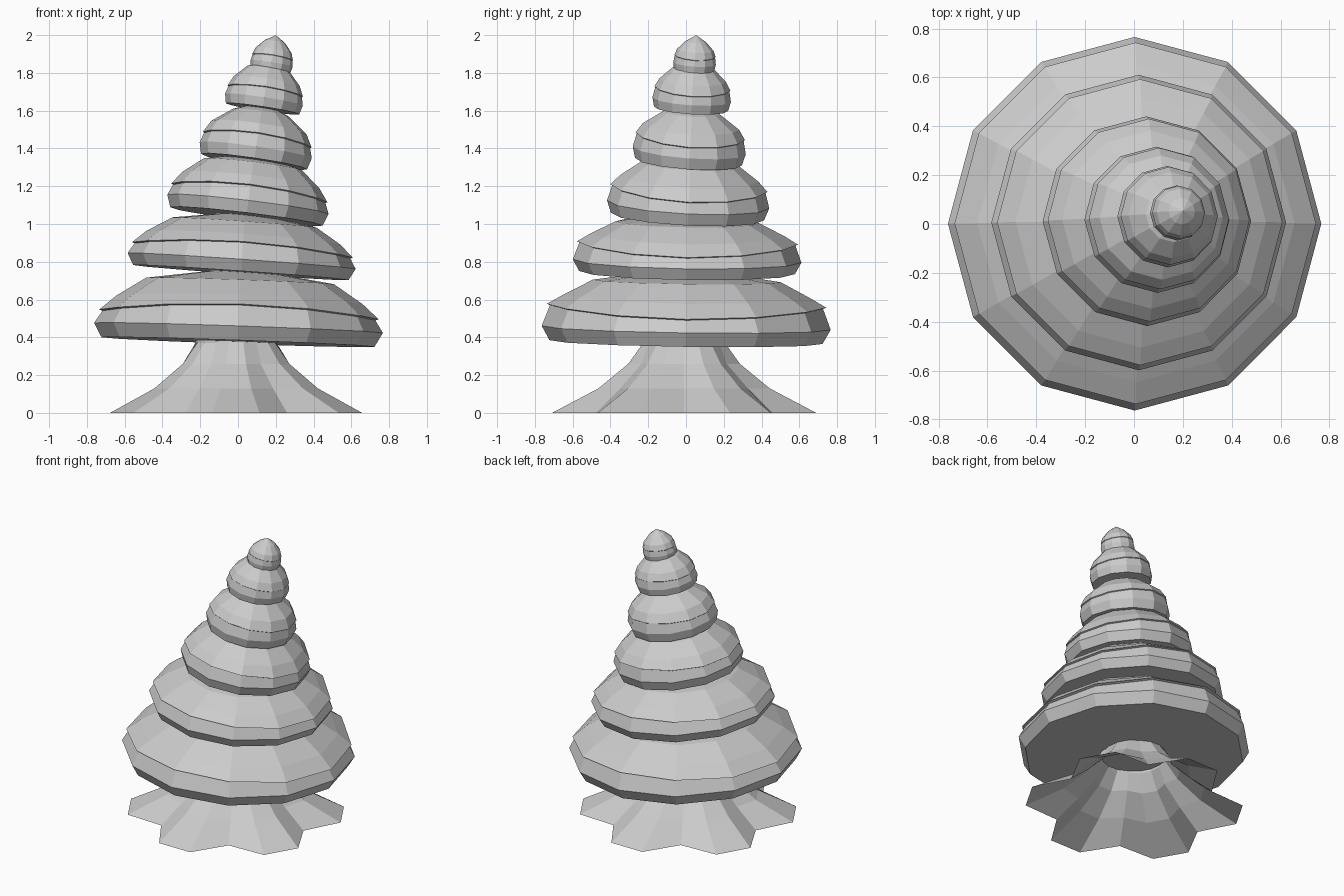
import bpy, bmesh, math
from mathutils import Matrix, Vector

cube = bpy.data.objects.get("Cube")
if cube:
    bpy.data.objects.remove(cube, do_unlink=True)

# One plain grey for the whole tree
grey = bpy.data.materials.new("light_grey")
grey.use_nodes = True
COLOUR = (0.6, 0.6, 0.6, 1)
grey.diffuse_color = COLOUR
grey.node_tree.nodes["Principled BSDF"].inputs["Base Color"].default_value = COLOUR


def loft(name, rings, cap_start=False, apex=None):
    """Skin a stack of equal rings, with an optional flat base and pointed tip."""
    bm = bmesh.new()
    loops = [[bm.verts.new(p) for p in ring] for ring in rings]
    n = len(loops[0])
    for low, high in zip(loops, loops[1:]):
        for i in range(n):
            j = (i + 1) % n
            bm.faces.new((low[i], low[j], high[j], high[i]))
    if cap_start:
        bm.faces.new(loops[0][::-1])
    if apex is not None:
        tip = bm.verts.new(apex)
        for i in range(n):
            bm.faces.new((loops[-1][i], loops[-1][(i + 1) % n], tip))
    mesh = bpy.data.meshes.new(name)
    bm.to_mesh(mesh)
    bm.free()
    mesh.materials.append(grey)
    obj = bpy.data.objects.new(name, mesh)
    bpy.context.collection.objects.link(obj)
    return obj


def foliage_tier(name, centre, radius, height, lean_x, lean_y, shoulder):
    """Twelve-sided bough layer: flared rim, overhanging wavy lip, domed top."""
    # radius share, height share, share of the lip wave
    profile = [(0.945, 0, 0), (1, 0.19, 0), (0.945, 0.355, 1), (0.968, 0.37, 1),
               (0.85, 0.57, 0.4), (shoulder, 0.82, 0)]
    rings = []
    for r, h, wave in profile:
        ring = []
        for i in range(12):
            a = math.tau * i / 12
            lift = wave * 0.03 * radius * (1 - math.cos(2 * a))
            ring.append(Vector((radius * r * math.cos(a), radius * r * math.sin(a),
                                height * h + lift)))
        rings.append(ring)
    obj = loft(name, rings, cap_start=True, apex=(0, 0, height))
    tilt = Matrix.Rotation(lean_x, 4, 'Y') @ Matrix.Rotation(-lean_y, 4, 'X')
    obj.data.transform(Matrix.Translation(centre) @ tilt)


# Six boughs, each smaller and leaning a little more
foliage_tier("bough_1", (0, 0, 0.375), 0.765, 0.395, 0.035, 0.014, 0.65)
foliage_tier("bough_2", (0.015, 0.005, 0.743), 0.605, 0.325, 0.07, 0.015, 0.63)
foliage_tier("bough_3", (0.045, 0.008, 1.04), 0.43, 0.34, 0.12, 0.05, 0.61)
foliage_tier("bough_4", (0.085, 0.013, 1.33), 0.3, 0.32, 0.145, 0.07, 0.5)
foliage_tier("bough_5", (0.13, 0.027, 1.61), 0.208, 0.26, 0.15, 0.06, 0.55)
foliage_tier("bough_6", (0.172, 0.043, 1.815), 0.113, 0.187, 0.155, 0.06, 0.48)

# Open trunk flaring into six square-ended roots; every third column is a valley
rings = []
for z, root, valley in [(0, 0.71, 0.54), (0.13, 0.46, 0.39), (0.26, 0.3, 0.26),
                        (0.37, 0.22, 0.215), (0.5, 0.2, 0.2)]:
    ring = []
    for i in range(18):
        r = valley if i % 3 == 0 else root
        a = math.tau * i / 18
        ring.append((r * math.cos(a) - 0.01, r * math.sin(a) - 0.01, z))
    rings.append(ring)
loft("trunk_and_roots", rings)
